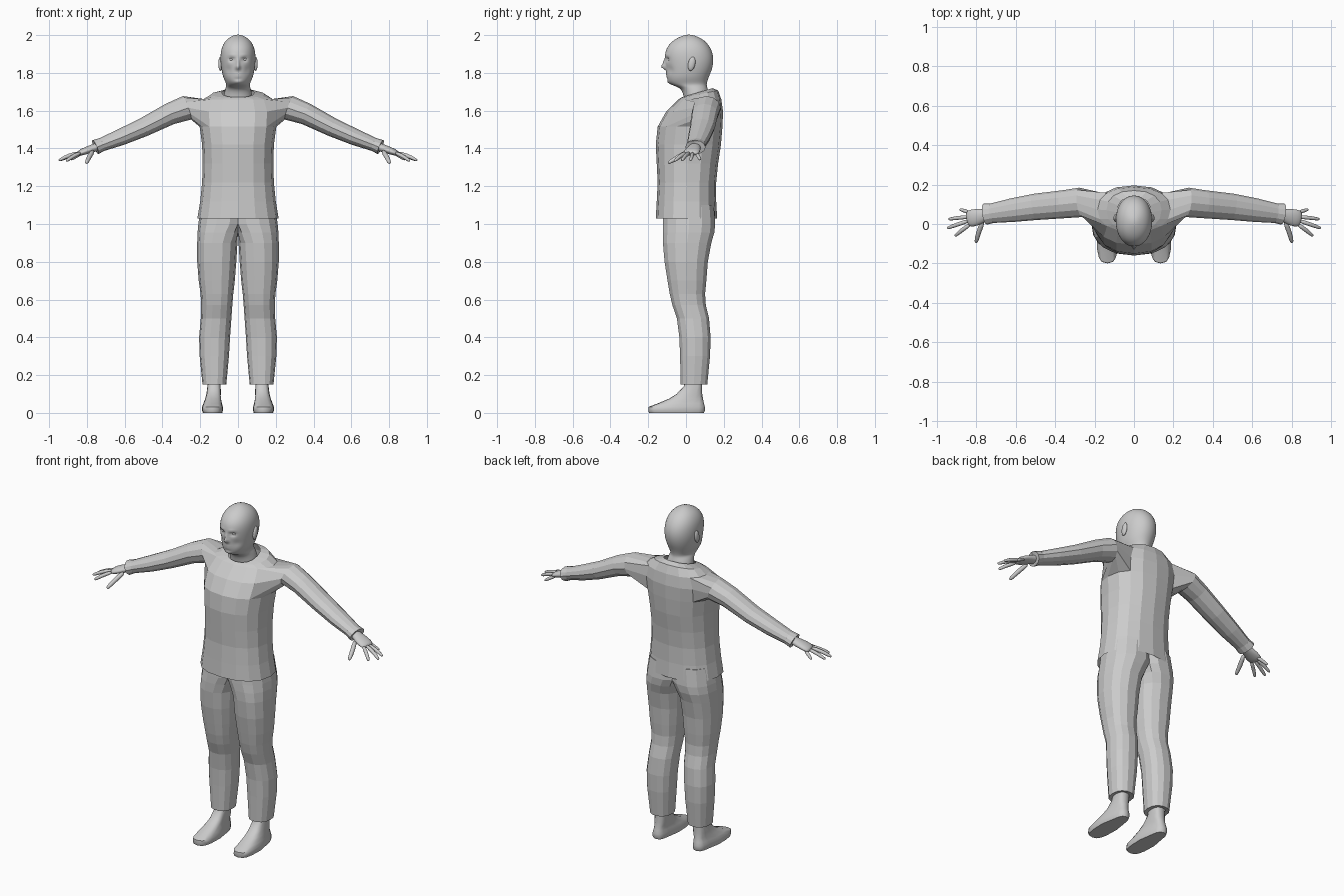
import bpy, bmesh
from math import sin, cos, pi, radians, exp
from mathutils import Vector, Matrix

if "Cube" in bpy.data.objects:
    bpy.data.objects.remove(bpy.data.objects["Cube"])


def finish(name, bm, mirror=False, subsurf=0, smooth=False):
    bmesh.ops.recalc_face_normals(bm, faces=bm.faces)
    me = bpy.data.meshes.new(name)
    bm.to_mesh(me)
    bm.free()
    ob = bpy.data.objects.new(name, me)
    bpy.context.collection.objects.link(ob)
    bpy.ops.object.select_all(action='DESELECT')
    bpy.context.view_layer.objects.active = ob
    ob.select_set(True)
    if subsurf:
        m = ob.modifiers.new("Subdivision", 'SUBSURF')
        m.levels = m.render_levels = subsurf
        bpy.ops.object.modifier_apply(modifier=m.name)
    if smooth:
        bpy.ops.object.shade_smooth_by_angle(angle=radians(50))
    if mirror:
        ob.modifiers.new("Mirror", 'MIRROR')
    return ob


def power(v, n):
    return (1 if v >= 0 else -1) * abs(v) ** (2 / n)


def skin(bm, rings, caps=(False, False)):
    """Join consecutive rings of vertices with quads."""
    for a, b in zip(rings, rings[1:]):
        k = len(a)
        for i in range(k):
            bm.faces.new((a[i], a[(i + 1) % k], b[(i + 1) % k], b[i]))
    if caps[0]:
        bm.faces.new(rings[0])
    if caps[1]:
        bm.faces.new(rings[-1])


def stack(bm, rows, sides, n=2.3, caps=(False, False), xmin=-9):
    """Horizontal sections: z, x0, x1, y0, y1, tilt (back rises by tilt)."""
    rings = []
    for z, x0, x1, y0, y1, *t in rows:
        t = t[0] if t else 0
        ring = []
        for i in range(sides):
            a = 2 * pi * i / sides
            c, s = power(cos(a), n), power(sin(a), n)
            x = (x0 + x1) / 2 + (x1 - x0) / 2 * c
            ring.append(bm.verts.new((max(x, xmin), (y0 + y1) / 2 + (y1 - y0) / 2 * s, z + t * s)))
        rings.append(ring)
    skin(bm, rings, caps)
    return rings


def tube(bm, rows, sides, start=0.0, flip=1):
    """Sections along a path: centre xyz, half width, half height."""
    pts = [Vector(r[:3]) for r in rows]
    rings = []
    for i, r in enumerate(rows):
        d = (pts[min(i + 1, len(pts) - 1)] - pts[max(i - 1, 0)]).normalized()
        side = Vector((0, 0, 1)).cross(d).normalized()
        up = d.cross(side)
        ring = []
        for k in range(sides):
            a = start + 2 * pi * k / sides
            p = pts[i] + side * r[3] * cos(a) + up * r[4] * sin(a)
            ring.append(bm.verts.new((p.x * flip, p.y, p.z)))
        rings.append(ring)
    return rings


# Shirt: torso rings, side openings continued into sleeves
torso = [(1.03, .215, -.16, .165), (1.12, .2, -.155, .16), (1.22, .19, -.15, .16),
         (1.32, .187, -.155, .17), (1.42, .19, -.16, .185), (1.515, .203, -.15, .193),
         (1.595, .208, -.105, .196), (1.66, .185, -.04, .187),
         (1.687, .14, -.03, .17, .02), (1.695, .085, -.022, .14, .024)]
sleeve = [(.27, .11, 1.615, .075, .066), (.36, .1, 1.583, .071, .058), (.5, .087, 1.512, .067, .05),
          (.62, .07, 1.46, .06, .044), (.72, .055, 1.421, .05, .036), (.755, .05, 1.407, .054, .04),
          (.75, .05, 1.408, .03, .024)]
bm = bmesh.new()
rings = stack(bm, [(r[0], -r[1], r[1], *r[2:]) for r in torso], 16, 2.3)
for flip in (1, -1):
    def at(row, col):
        return rings[row][(col if flip > 0 else 8 - col) % 16]
    hole = [at(5, c) for c in range(-2, 3)] + [at(6, 2)] + [at(7, c) for c in range(2, -3, -1)] + [at(6, -2)]
    inside = {at(r, c) for r in (5, 6, 7) for c in range(-2, 3)}
    bmesh.ops.delete(bm, geom=[f for f in bm.faces if all(v in inside for v in f.verts)], context='FACES_ONLY')
    skin(bm, [hole] + tube(bm, sleeve, 12, pi * 7 / 6, flip))
bmesh.ops.delete(bm, geom=[e for e in bm.edges if not e.link_faces], context='EDGES')
bmesh.ops.delete(bm, geom=[v for v in bm.verts if not v.link_faces], context='VERTS')
finish("shirt", bm)

# Trousers: one leg clamped at the centre line, mirrored
leg = [(1.1, -.06, .195, -.12, .15), (1.0, -.05, .21, -.125, .158), (.955, -.02, .214, -.126, .153),
       (.9, .003, .216, -.125, .137), (.8, .009, .216, -.116, .118), (.7, .017, .208, -.1, .11),
       (.63, .025, .198, -.088, .103), (.57, .03, .195, -.074, .107), (.5, .035, .197, -.05, .124),
       (.4, .042, .206, -.037, .132), (.3, .048, .203, -.033, .129), (.15, .062, .188, -.03, .114),
       (.155, .09, .165, -.005, .09)]
bm = bmesh.new()
stack(bm, leg, 14, 2.3, (True, False), 0)
finish("trousers", bm, mirror=True)

# Feet
foot = [(0, .083, .186, -.195, .095), (.012, .08, .19, -.2, .1), (.032, .08, .19, -.198, .1),
        (.05, .085, .183, -.15, .095), (.075, .088, .174, -.09, .09), (.1, .09, .167, -.05, .086),
        (.14, .092, .162, -.012, .085), (.2, .09, .16, 0, .085)]
bm = bmesh.new()
stack(bm, foot, 16, 3, (True, True))
for v in bm.verts:
    if v.co.y > 0 and v.co.z < .09:
        v.co.x = .128 + (v.co.x - .128) * .8
finish("feet", bm, mirror=True, smooth=True)

# Head and neck, with the face pushed into shape by soft bumps
head = [(1.6, .085, -.005, .135), (1.66, .08, -.01, .13), (1.70, .072, -.018, .12), (1.722, .066, -.035, .113),
        (1.735, .062, -.075, .11), (1.75, .066, -.097, .112), (1.775, .079, -.103, .12),
        (1.81, .087, -.106, .136), (1.85, .093, -.109, .146), (1.89, .094, -.114, .146),
        (1.93, .089, -.106, .133), (1.965, .072, -.078, .107), (1.988, .047, -.042, .073), (2.003, .014, 0, .03)]
bm = bmesh.new()
stack(bm, [(r[0], -r[1], r[1], *r[2:]) for r in head], 24, 2.1, (True, True))
ob = finish("head", bm, subsurf=2, smooth=True)
# x, z, spread x, spread z, push along y
bumps = [(0, 1.832, .010, .013, -.024), (0, 1.855, .007, .018, -.012), (.012, 1.826, .006, .006, -.006),
         (.034, 1.872, .015, .010, .014), (.03, 1.892, .02, .006, -.005), (.05, 1.815, .018, .02, .006),
         (0, 1.796, .02, .004, -.005), (0, 1.788, .02, .002, .004), (0, 1.78, .017, .004, -.005),
         (0, 1.767, .02, .004, .004), (0, 1.75, .018, .01, -.005)]
for v in ob.data.vertices:
    if v.co.y < 0 and v.co.z > 1.735:
        x, z = abs(v.co.x), v.co.z
        v.co.y += sum(d * exp(-((x - bx) / sx) ** 2 - ((z - bz) / sz) ** 2) for bx, bz, sx, sz, d in bumps)

# Eyes and ears
for name, pos, size, tilt in (("eyes", (.034, -.081, 1.872), (.014, .014, .012), 0),
                              ("ears", (.093, .03, 1.848), (.011, .019, .038), -12)):
    bm = bmesh.new()
    mat = Matrix.Translation(pos) @ Matrix.Rotation(radians(tilt), 4, 'X') @ Matrix.Diagonal((*size, 1))
    bmesh.ops.create_uvsphere(bm, u_segments=16, v_segments=10, radius=1, matrix=mat)
    finish(name, bm, mirror=True, smooth=True)

# Hands: palm plus five tapered fingers
bm = bmesh.new()
palm = [(.69, .057, 1.425, .03, .024), (.75, .047, 1.407, .03, .023), (.785, .038, 1.395, .042, .021),
        (.82, .03, 1.383, .046, .019), (.852, .024, 1.37, .042, .013)]
skin(bm, tube(bm, palm, 12), (True, True))
bm.verts.ensure_lookup_table()
fingers = [((.765, .02, 1.39), (.788, -.04, 1.355), (.803, -.096, 1.322), .014),
           ((.83, .0, 1.378), (.872, -.03, 1.36), (.91, -.062, 1.333), .0115),
           ((.835, .018, 1.378), (.895, -.002, 1.364), (.95, -.022, 1.336), .0115),
           ((.835, .036, 1.376), (.89, .032, 1.362), (.943, .024, 1.337), .011),
           ((.825, .054, 1.376), (.855, .065, 1.36), (.885, .075, 1.34), .0105)]
for a, b, c, r in fingers:
    a, b, c = Vector(a), Vector(b), Vector(c)
    path = [(a, 1), (b, 1), (b.lerp(c, .75), .85), (c, .5)]
    part = tube(bm, [(*p, r * k, r * k) for p, k in path], 8)
    skin(bm, part, (True, True))
finish("hands", bm, mirror=True, subsurf=1, smooth=True)
